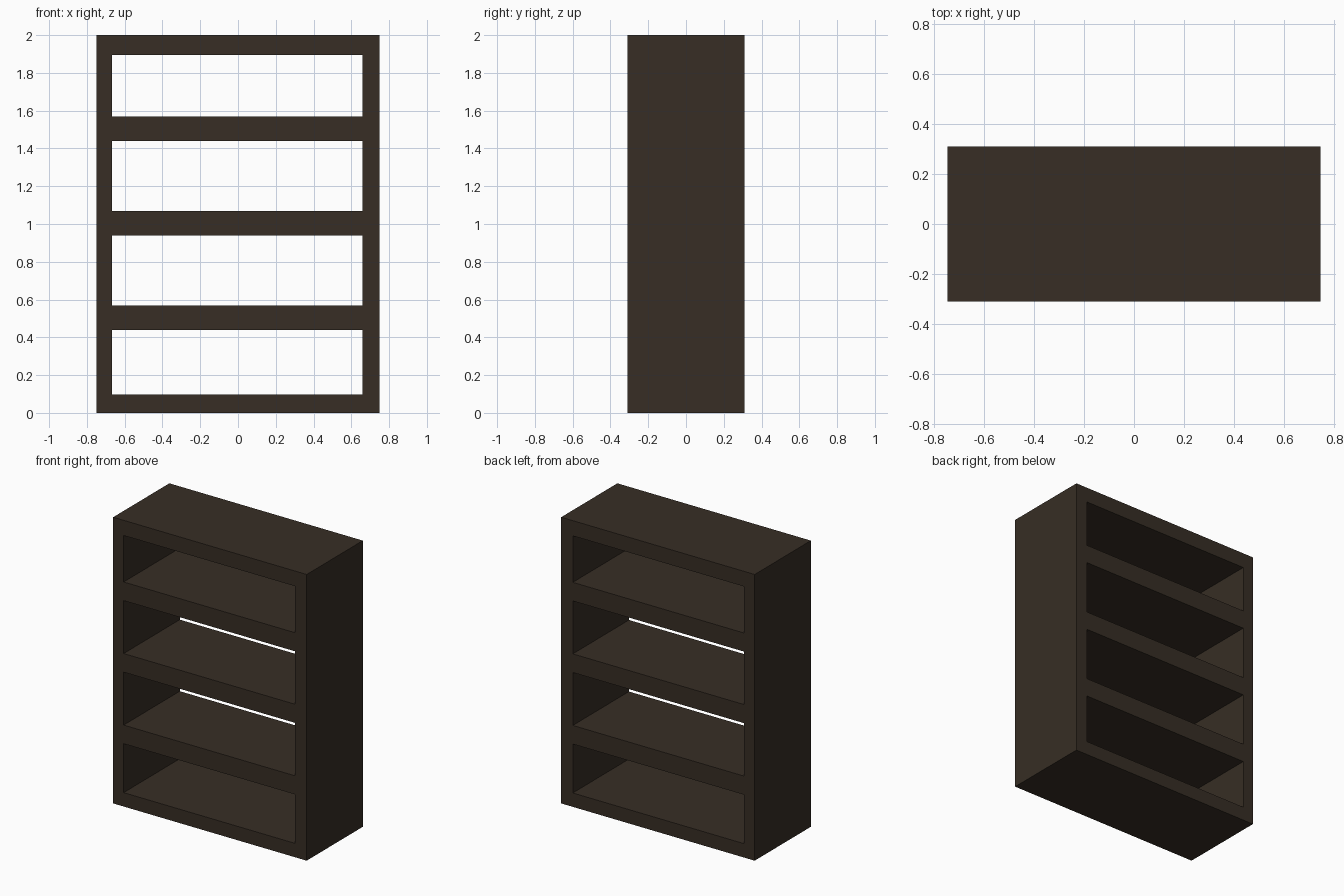
import bpy

if "Cube" in bpy.data.objects:
    bpy.data.objects.remove(bpy.data.objects["Cube"])

W, D, H = 0.748, 0.31, 2.0          # half width, half depth, height
IN_L, IN_R = -0.667, 0.658          # inner faces of the sides

wood = bpy.data.materials.new("dark_brown_wood")
wood.diffuse_color = (0.038, 0.027, 0.018, 1)
wood.use_nodes = True
wood.node_tree.nodes["Principled BSDF"].inputs["Base Color"].default_value = wood.diffuse_color


def board(name, x0, x1, z0, z1):
    """Full-depth board spanning the given x and z ranges."""
    bpy.ops.mesh.primitive_cube_add(size=1, location=((x0 + x1) / 2, 0, (z0 + z1) / 2))
    ob = bpy.context.object
    ob.name = name
    ob.scale = (x1 - x0, 2 * D, z1 - z0)
    bpy.ops.object.transform_apply(location=False, rotation=False, scale=True)
    ob.data.materials.append(wood)
    return ob


# Side panels
board("left_side", -W, IN_L, 0, H)
board("right_side", IN_R, W, 0, H)

# Bottom and top boards
board("bottom_board", IN_L, IN_R, 0, 0.097)
board("top_board", IN_L, IN_R, 1.894, H)

# Three thick shelves; the bookcase is open at front and back
for i in range(3):
    z = 0.504 + 0.5 * i
    board(f"shelf_{i + 1}", IN_L, IN_R, z - 0.065, z + 0.065)
